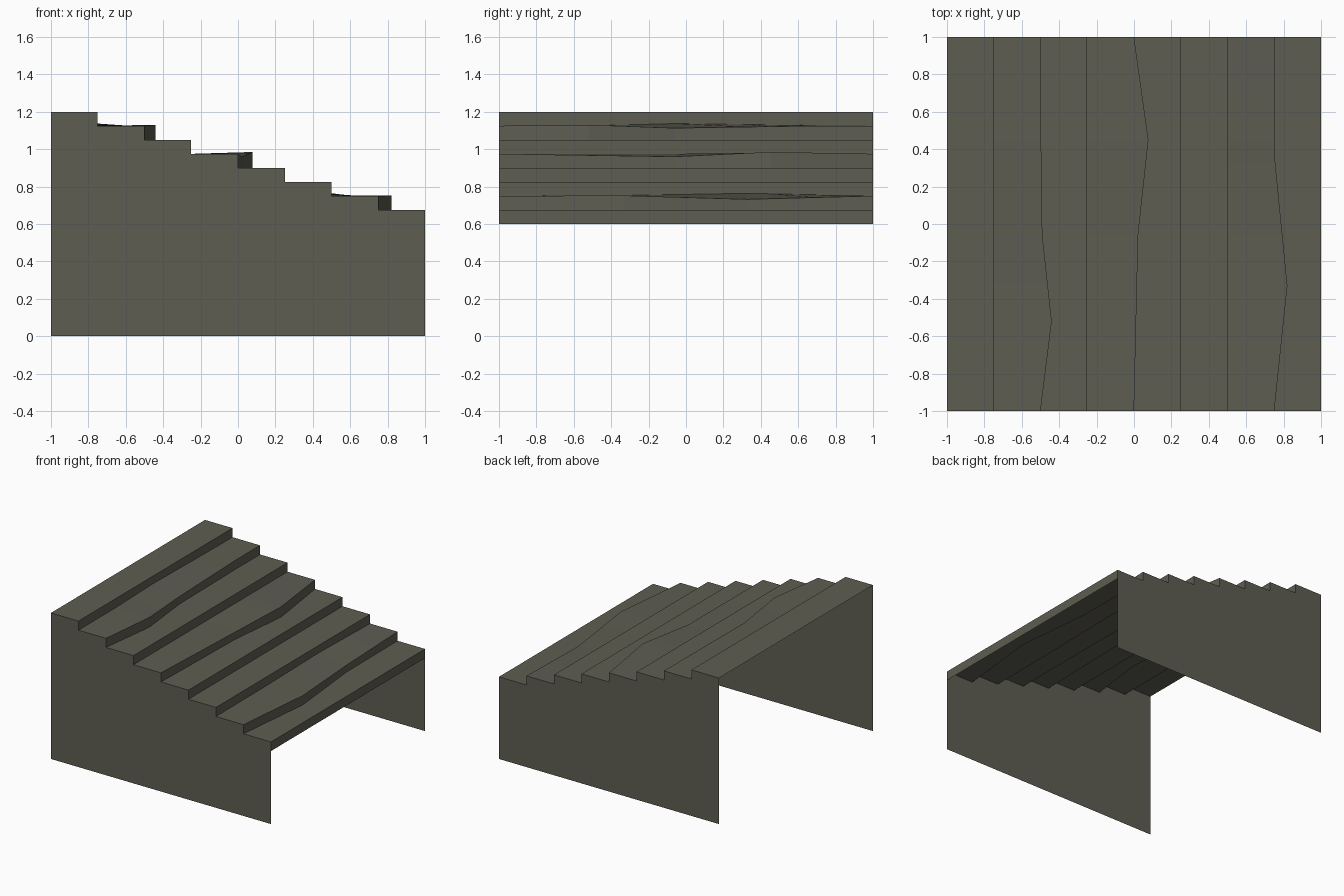
import bpy, bmesh

if "Cube" in bpy.data.objects:
    bpy.data.objects.remove(bpy.data.objects["Cube"])

STEPS, W, DROP, TOP = 8, 0.25, 0.075, 1.2

# single flat colour
mat = bpy.data.materials.new("dark olive grey")
mat.diffuse_color = (0.112, 0.110, 0.085, 1)
mat.use_nodes = True
mat.node_tree.nodes["Principled BSDF"].inputs["Base Color"].default_value = mat.diffuse_color

# warped boards, by step: rows of (y, front edge dx, front edge dz, back edge dz)
WARP = {
    1: [(-1, 0, 0, 0), (-0.52, 0.06, 0.005, 0), (-0.06, 0.01, -0.012, 0.012),
        (0.7, 0, 0, 0.002), (1, 0, 0, 0)],
    3: [(-1, 0, 0, 0), (-0.06, 0.022, -0.015, 0), (0.45, 0.077, 0.01, 0),
        (1, 0, 0, 0)],
    6: [(-1, 0, 0, 0), (-0.33, 0.07, 0.002, 0.003), (0.33, 0.005, -0.018, 0.014),
        (1, 0, 0, 0)],
}
ROWS = sorted({r[0] for rows in WARP.values() for r in rows})


def warp(step, y):
    rows = WARP.get(step)
    if not rows:
        return 0, 0, 0
    for a, b in zip(rows, rows[1:]):
        if a[0] <= y <= b[0]:
            t = (y - a[0]) / (b[0] - a[0])
            return tuple(a[k] + (b[k] - a[k]) * t for k in (1, 2, 3))


def outline(y):
    """Stair profile from the high left edge to the foot of the last riser."""
    pts, back_dx = [], 0
    for s in range(STEPS):
        dx, dz, bz = warp(s, y)
        z = TOP - s * DROP
        pts.append((-1 + s * W + back_dx, y, z + bz))
        pts.append((-1 + (s + 1) * W + dx, y, z + dz))
        back_dx = dx
    pts.append((1, y, TOP - STEPS * DROP))
    return pts


def finish(name, bm):
    me = bpy.data.meshes.new(name)
    bm.to_mesh(me)
    bm.free()
    me.materials.append(mat)
    bpy.context.collection.objects.link(bpy.data.objects.new(name, me))


# overlapping roof boards
bm = bmesh.new()
grid = [[bm.verts.new(p) for p in outline(y)] for y in ROWS]
for a, b in zip(grid, grid[1:]):
    for i in range(len(a) - 1):
        bm.faces.new((a[i], a[i + 1], b[i + 1], b[i]))
finish("stepped_roof_boards", bm)

# thin walls below the roof on the front and back; both ends stay open
for name, y in (("front_wall", -1), ("back_wall", 1)):
    bm = bmesh.new()
    pts = [(-1, y, 0), (1, y, 0)] + outline(y)[-2::-1]
    if y > 0:
        pts.reverse()
    f = bm.faces.new([bm.verts.new(p) for p in pts])
    bmesh.ops.triangulate(bm, faces=[f])
    finish(name, bm)
